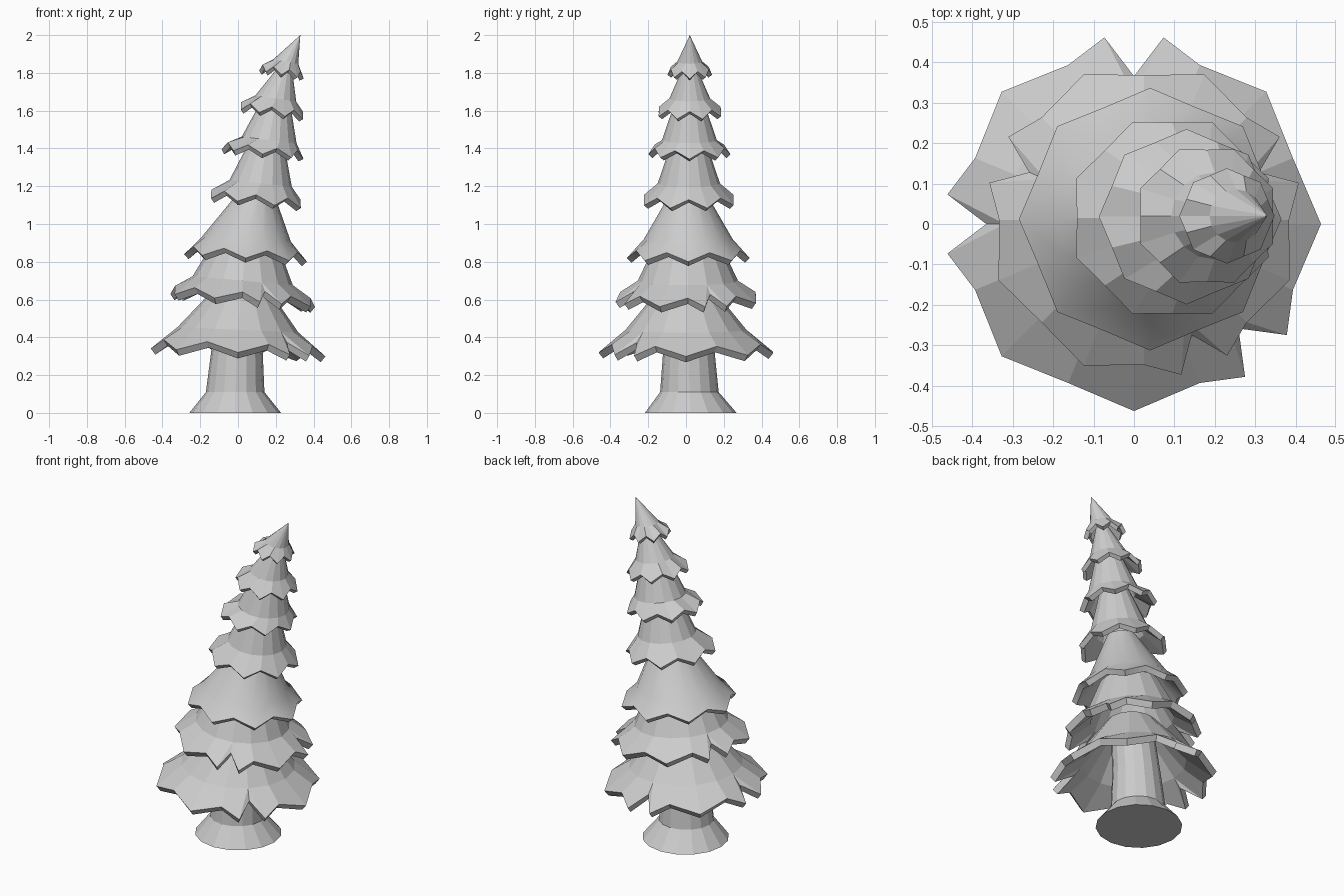
import bpy, bmesh
from math import sin, cos, radians

if "Cube" in bpy.data.objects:
    bpy.data.objects.remove(bpy.data.objects["Cube"])


def finish(bm, name):
    mesh = bpy.data.meshes.new(name)
    bm.normal_update()
    bm.to_mesh(mesh)
    bm.free()
    ob = bpy.data.objects.new(name, mesh)
    bpy.context.collection.objects.link(ob)
    bpy.context.view_layer.objects.active = ob
    ob.select_set(True)
    return ob


def tier(name, cy, rim, mid, top, tilt, drop, thick, start=0.0, splits=(), smooth=False):
    """Flared skirt of branches: 8 drooping tips, some split by a notch.
    rim, mid and top are (centre x, height, radius)."""
    bm = bmesh.new()

    def vert(ring, deg, k=1.0, dz=0.0, slope=1.0):
        cx, z, r = ring
        x = r * k * cos(radians(deg))
        return bm.verts.new((cx + x, cy + r * k * sin(radians(deg)),
                             z + dz - slope * tilt * x))

    edge, middle, upper = [], [], []
    for i in range(16):
        a = start + i * 22.5
        middle.append(vert(mid, a))
        upper.append(vert(top, a, slope=0.5))
        if i % 2:
            edge.append([vert(rim, a, 0.92, drop)])
        elif i // 2 in splits:
            edge.append([vert(rim, a - 9, 1.01), vert(rim, a, 0.79, drop * 1.3),
                         vert(rim, a + 9, 1.01)])
        else:
            edge.append([vert(rim, a)])
    for i in range(16):
        j = (i + 1) % 16
        bm.faces.new((edge[i][-1], edge[j][0], middle[j], middle[i]))
        bm.faces.new((middle[i], middle[j], upper[j], upper[i]))
        for p, q in zip(edge[i], edge[i][1:]):
            bm.faces.new((p, q, middle[i]))
    bmesh.ops.remove_doubles(bm, verts=bm.verts, dist=0.0005)

    bpy.ops.object.select_all(action='DESELECT')
    ob = finish(bm, name)
    mod = ob.modifiers.new("thickness", 'SOLIDIFY')
    mod.thickness = thick
    mod.offset = -1
    if smooth:
        bpy.ops.object.modifier_apply(modifier=mod.name)
        bpy.ops.object.shade_smooth_by_angle(angle=radians(45))


# Trunk with a flared foot
bm = bmesh.new()
rings = []
for cx, cy, z, r in ((-0.015, 0.025, 0, 0.243), (-0.015, 0.018, 0.11, 0.155),
                     (-0.005, 0.015, 0.34, 0.135), (0.02, 0.01, 0.6, 0.12)):
    rings.append([bm.verts.new((cx + r * cos(radians(22.5 * i)),
                                cy + r * sin(radians(22.5 * i)), z)) for i in range(16)])
for lo, hi in zip(rings, rings[1:]):
    for i in range(16):
        j = (i + 1) % 16
        bm.faces.new((lo[i], lo[j], hi[j], hi[i]))
bm.faces.new(rings[0][::-1])
bm.faces.new(rings[-1])
finish(bm, "trunk")

# Branch tiers, bottom to top
tier("branches_1", 0.0, (0, 0.32, 0.463), (0, 0.44, 0.32), (0.02, 0.66, 0.14),
     0.045, 0.05, 0.04, 0, (2, 4, 7))
tier("branches_2", 0.01, (0.025, 0.595, 0.39), (0.025, 0.70, 0.265), (0.04, 0.90, 0.17),
     0.09, 0.045, 0.04, 22.5, (0, 3, 6))
tier("branches_3", 0.012, (0.04, 0.82, 0.325), (0.045, 0.92, 0.235), (0.10, 1.18, 0.085),
     0.06, 0.045, 0.035, 0, (), True)
tier("branches_4", 0.015, (0.095, 1.11, 0.257), (0.12, 1.215, 0.165), (0.155, 1.45, 0.085),
     0.11, 0.045, 0.03, 22.5)
tier("branches_5", 0.018, (0.13, 1.37, 0.217), (0.165, 1.445, 0.145), (0.2, 1.65, 0.075),
     0.12, 0.04, 0.03)
tier("branches_6", 0.02, (0.18, 1.58, 0.178), (0.2, 1.665, 0.108), (0.25, 1.83, 0.035),
     0.15, 0.04, 0.025, 22.5)
tier("tree_tip", 0.02, (0.23, 1.79, 0.118), (0.253, 1.86, 0.066), (0.33, 2.0, 0.0),
     0.18, 0.035, 0.025)
